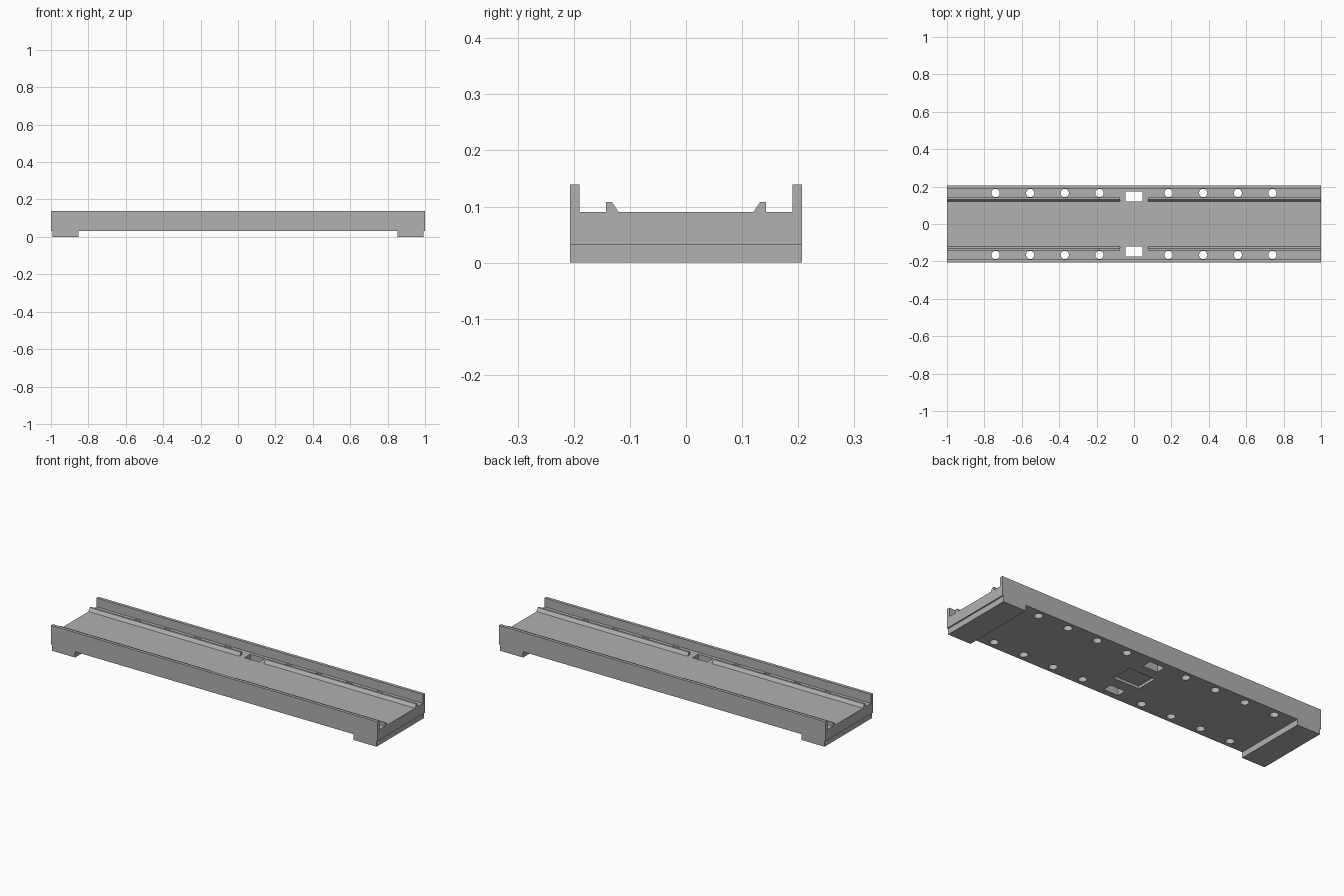
import bpy, bmesh, math
from mathutils import Matrix, Vector

cube = bpy.data.objects.get("Cube")
if cube:
    bpy.data.objects.remove(cube, do_unlink=True)

# Single grey finish
GREY = (0.44, 0.44, 0.44, 1.0)
mat = bpy.data.materials.new("plain grey")
mat.use_nodes = True
mat.diffuse_color = GREY
mat.node_tree.nodes["Principled BSDF"].inputs["Base Color"].default_value = GREY

HALF_W = 0.207      # half width
BASE, DECK, TOP = 0.032, 0.09, 0.139   # underside, deck and wall-top heights


def finish(name, bm):
    bmesh.ops.recalc_face_normals(bm, faces=bm.faces)
    mesh = bpy.data.meshes.new(name)
    bm.to_mesh(mesh)
    bm.free()
    mesh.materials.append(mat)
    obj = bpy.data.objects.new(name, mesh)
    bpy.context.collection.objects.link(obj)
    return obj


def extrude_profile(name, profile, x0, x1):
    """Sweep a (y, z) profile along x."""
    bm = bmesh.new()
    face = bm.faces.new([bm.verts.new((x0, y, z)) for y, z in profile])
    ext = bmesh.ops.extrude_face_region(bm, geom=[face])
    verts = [v for v in ext["geom"] if isinstance(v, bmesh.types.BMVert)]
    bmesh.ops.translate(bm, vec=(x1 - x0, 0, 0), verts=verts)
    return finish(name, bm)


def add_box(bm, lo, hi):
    lo, hi = Vector(lo), Vector(hi)
    m = Matrix.Translation((lo + hi) / 2) @ Matrix.Diagonal((*(hi - lo), 1))
    bmesh.ops.create_cube(bm, size=1, matrix=m)


# Channel-shaped deck with side walls
WALL = 0.19
half = [(HALF_W, BASE), (HALF_W, TOP), (WALL, TOP), (WALL, DECK)]
deck = extrude_profile("channel_deck", half + [(-y, z) for y, z in reversed(half)], -1, 1)

# Cutters: bolt holes, two square slots and the shallow underside pocket
bm = bmesh.new()
for sy in (-1, 1):
    for sx in (-1, 1):
        for i in range(1, 5):
            m = Matrix.Translation((sx * 0.185 * i, sy * 0.1655, 0.06))
            bmesh.ops.create_cone(bm, cap_ends=True, segments=32, radius1=0.022,
                                  radius2=0.022, depth=0.1, matrix=m)
    ys = sorted((sy * 0.121, sy * 0.173))
    add_box(bm, (-0.045, ys[0], 0.0), (0.045, ys[1], 0.12))
add_box(bm, (-0.08, -0.06, 0.0), (0.08, 0.06, BASE + 0.015))
cutter = finish("hole_cutter", bm)
cutter.hide_render = True

mod = deck.modifiers.new("holes", "BOOLEAN")
mod.operation = "DIFFERENCE"
mod.solver = "EXACT"
mod.object = cutter
bpy.context.view_layer.objects.active = deck
deck.select_set(True)
bpy.ops.object.modifier_apply(modifier=mod.name)
bpy.data.objects.remove(cutter, do_unlink=True)
bpy.ops.object.shade_smooth_by_angle(angle=math.radians(30))

# Guide ridges, sloped on the inner side and broken in the middle
ridge = [(0.12, DECK), (0.132, 0.108), (0.143, 0.108), (0.143, DECK)]
for sy, side in ((-1, "front"), (1, "back")):
    for sx, end in ((-1, "right"), (1, "left")):
        x0, x1 = sorted((sx * 0.075, sx * 1.0))
        extrude_profile(f"guide_ridge_{side}_{end}", [(sy * y, z) for y, z in ridge], x0, x1)

# Feet, set slightly in from each end
for sx, end in ((-1, "right"), (1, "left")):
    xs = sorted((sx * 0.853, sx * 0.993))
    bm = bmesh.new()
    add_box(bm, (xs[0], -HALF_W, 0), (xs[1], HALF_W, BASE))
    finish(f"foot_{end}", bm)
